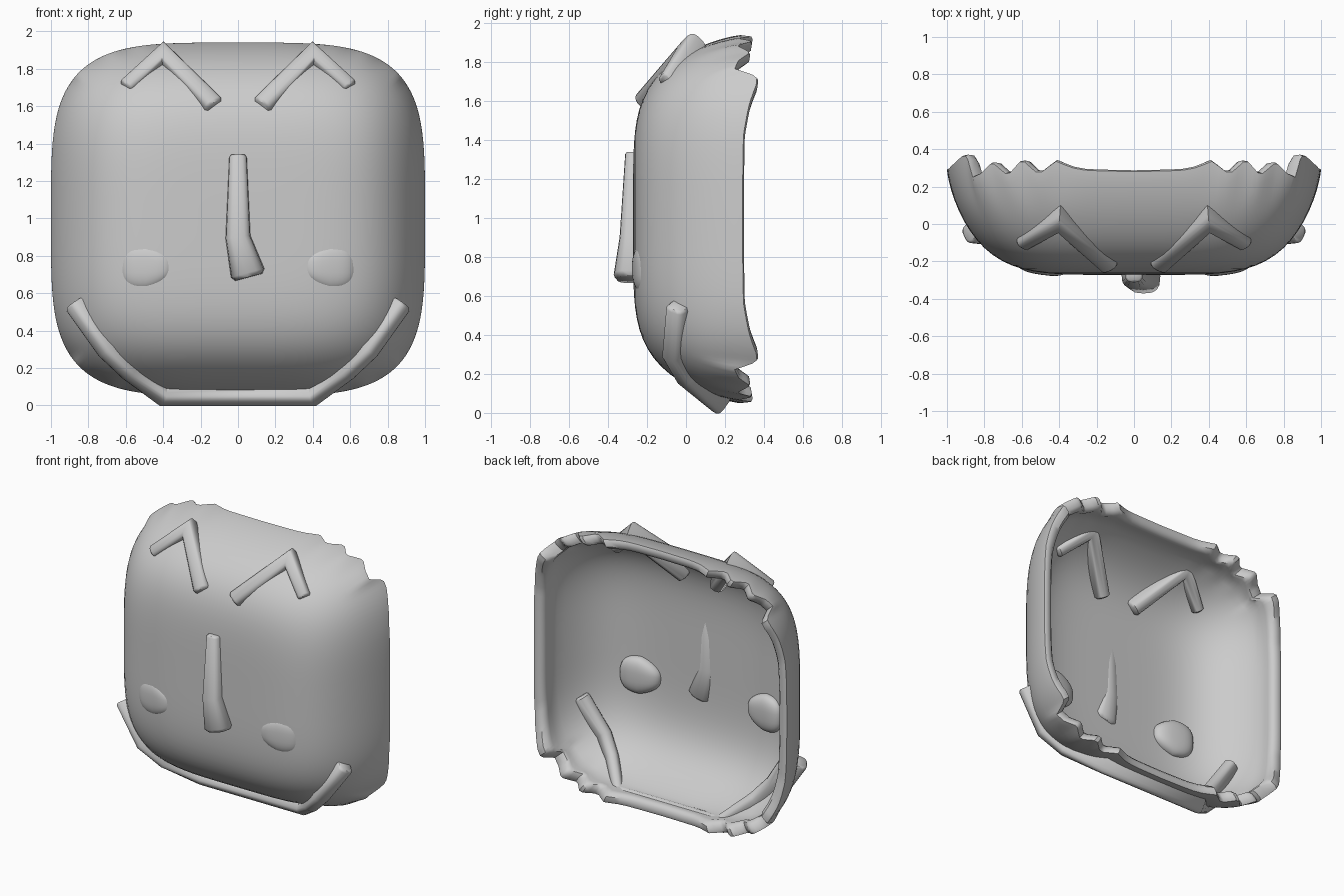
import bpy, bmesh, math
from mathutils import Vector

if "Cube" in bpy.data.objects:
    bpy.data.objects.remove(bpy.data.objects["Cube"])

grey = bpy.data.materials.new("plain grey")
grey.use_nodes = True
grey.diffuse_color = (0.6, 0.6, 0.6, 1)
grey.node_tree.nodes["Principled BSDF"].inputs["Base Color"].default_value = (0.6, 0.6, 0.6, 1)


def finish(name, bm, angle=40):
    bmesh.ops.recalc_face_normals(bm, faces=bm.faces)
    mesh = bpy.data.meshes.new(name)
    bm.to_mesh(mesh)
    bm.free()
    mesh.materials.append(grey)
    obj = bpy.data.objects.new(name, mesh)
    bpy.context.collection.objects.link(obj)
    bpy.ops.object.select_all(action='DESELECT')
    obj.select_set(True)
    bpy.context.view_layer.objects.active = obj
    bpy.ops.object.shade_smooth_by_angle(angle=math.radians(angle))


def spow(v, p):
    return math.copysign(abs(v) ** p, v)


def skin(bm, rings):
    # bridge consecutive rings and cap both ends
    loops = [[bm.verts.new(p) for p in ring] for ring in rings]
    n = len(loops[0])
    for a, b in zip(loops, loops[1:]):
        for i in range(n):
            j = (i + 1) % n
            bm.faces.new((a[i], a[j], b[j], b[i]))
    bm.faces.new(loops[0])
    bm.faces.new(loops[-1])


# Mask shell: rounded-square bowl with a jagged rim at the corners
RIM = [(0, .29), (12, .295), (23, .325), (32, .36), (37, .365), (42, .25), (48, .27), (55, .33),
       (63, .26), (69, .345), (75, .265), (80, .335), (85, .29), (90, .28)]


def rim_height(theta):
    deg = math.degrees(math.atan2(abs(math.sin(theta)), abs(math.cos(theta))))
    for (a, ya), (b, yb) in zip(RIM, RIM[1:]):
        if deg <= b:
            return ya + (yb - ya) * (deg - a) / (b - a)
    return RIM[-1][1]


def shell_ring(scale, y):
    ring = []
    for i in range(SEGS):
        t = 2 * math.pi * i / SEGS
        w = min(1, max(0, (y - .05) / .23))
        ring.append((scale * spow(math.cos(t), .5),
                     y + w * w * (rim_height(t) - .28),
                     .995 + .945 * scale * spow(math.sin(t), .5)))
    return ring


def bowl_depth(s, depth):
    return .28 - depth * max(0, 1 - s ** 5) ** .76


SEGS, STEPS = 180, 22
steps = [math.sin(math.pi / 2 * (k + 1) / STEPS) for k in range(STEPS)]
rings = [shell_ring(s, bowl_depth(s, .552)) for s in steps]
rings += [shell_ring(.985, .287), shell_ring(.95, .282), shell_ring(.93, .265),
          shell_ring(.925, .24), shell_ring(.935, .2)]
rings += [shell_ring(s * .958, bowl_depth(s, .497)) for s in reversed(steps[:-4])]
bm = bmesh.new()
skin(bm, rings)
finish("mask_shell", bm)


# Mitred bars with a rounded-square section; inward stretches the buried side
def bar(name, points, radii, facings, inward=1.0, sides=16):
    pts = [Vector(p) for p in points]
    rings = []
    last = len(pts) - 1
    for i, p in enumerate(pts):
        d_in = (p - pts[max(i - 1, 0)]).normalized() if i else (pts[1] - p).normalized()
        d_out = (pts[i + 1] - p).normalized() if i < last else d_in
        tangent = (d_in + d_out).normalized()
        miter = 1 / max(.5, tangent.dot(d_in))
        side = tangent.cross(Vector(facings[i])).normalized()
        up = side.cross(tangent)

        def section(center, r):
            ring = []
            for k in range(sides):
                a = 2 * math.pi * k / sides
                lift = spow(math.sin(a), .7)
                if lift < 0:
                    lift *= inward
                ring.append(center + side * r * miter * spow(math.cos(a), .7) + up * r * lift)
            return ring

        r = radii[i]
        if i == 0:
            rings += [section(p, r * .8), section(p + tangent * r * .25, r)]
        elif i == last:
            rings += [section(p - tangent * r * .25, r), section(p, r * .8)]
        else:
            rings.append(section(p, r))
    bm = bmesh.new()
    skin(bm, rings)
    finish(name, bm, 50)


for label, m in (("right", -1), ("left", 1)):
    # Brows
    bar(label + "_brow",
        [(m * .60, -.10, 1.70), (m * .40, .015, 1.88), (m * .125, -.215, 1.595)],
        [.043, .046, .056], [(0, -.75, .65)] * 3, 1.9)
    # Cheeks, thinning toward the nose
    bm = bmesh.new()
    bmesh.ops.create_uvsphere(bm, u_segments=32, v_segments=20, radius=1)
    for v in bm.verts:
        x, y, z = (spow(c, .75) for c in v.co)
        taper = 1 - .35 * max(0, -x)
        v.co = (m * (.492 + .145 * x), -.204 + .068 * y + .02 * x, .742 + .13 * z * taper)
    finish(label + "_cheek", bm)

# Nose
bar("nose", [(0, -.265, 1.34), (0, -.275, .90), (.058, -.28, .685)],
    [.047, .066, .092], [(0, -1, 0)] * 3)

# Smiling mouth, each point facing away from the shell
half = [(.875, -.04, .55), (.70, -.065, .30), (.58, .0, .18), (.40, .16, .042)]
outward = [(.8, -.5, -.2), (.6, -.55, -.5), (.4, -.6, -.7), (0, -.6, -.8)]
path = half + [(-x, y, z) for x, y, z in reversed(half)]
facing = outward + [(-x, y, z) for x, y, z in reversed(outward)]
bar("mouth", path, [.055, .052, .047, .042, .042, .047, .052, .055], facing, 2.2)
